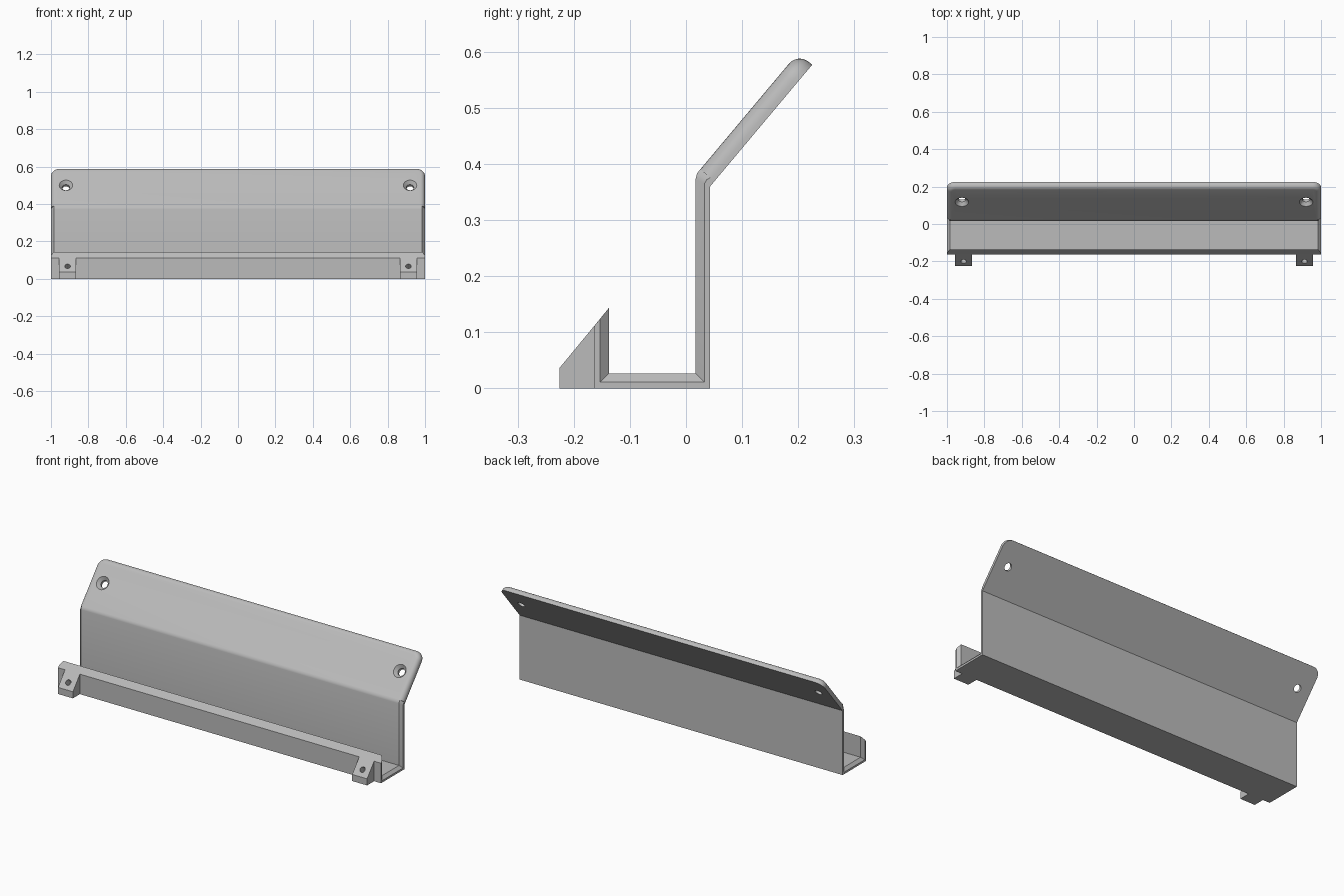
import bpy, bmesh
from math import sin, cos, pi, radians
from mathutils import Vector

if "Cube" in bpy.data.objects:
    bpy.data.objects.remove(bpy.data.objects["Cube"], do_unlink=True)

grey = bpy.data.materials.new("light grey plastic")
grey.use_nodes = True
colour = (0.5, 0.5, 0.5, 1)
grey.diffuse_color = colour
grey.node_tree.nodes["Principled BSDF"].inputs["Base Color"].default_value = colour

# Slanted directions shared by the flange and the clips
ALONG = Vector((0, cos(radians(50)), sin(radians(50))))
OUT = Vector((0, -ALONG.z, ALONG.y))
BEND = Vector((0, 0.043, 0.36))
THICK, LENGTH, START = 0.033, 0.283, 0.012


def loft(name, rings):
    """Closed solid through rings of equal length."""
    bm = bmesh.new()
    loops = [[bm.verts.new(p) for p in ring] for ring in rings]
    n = len(loops[0])
    for a, b in zip(loops, loops[1:]):
        for i in range(n):
            j = (i + 1) % n
            bm.faces.new((a[i], a[j], b[j], b[i]))
    bm.faces.new(loops[0][::-1])
    bm.faces.new(loops[-1])
    bmesh.ops.recalc_face_normals(bm, faces=bm.faces)
    mesh = bpy.data.meshes.new(name)
    bm.to_mesh(mesh)
    bm.free()
    mesh.materials.append(grey)
    obj = bpy.data.objects.new(name, mesh)
    bpy.context.collection.objects.link(obj)
    return obj


def select(obj):
    bpy.ops.object.select_all(action='DESELECT')
    obj.select_set(True)
    bpy.context.view_layer.objects.active = obj


def drill(obj, centre, steps):
    """Cut a turned hole along OUT; steps are (height, radius)."""
    angles = [2 * pi * i / 32 for i in range(32)]
    cutter = loft("hole_cutter", [
        [centre + OUT * h + Vector((r * cos(a), 0, 0)) + ALONG * (r * sin(a))
         for a in angles] for h, r in steps])
    cutter.hide_render = True
    mod = obj.modifiers.new("hole", 'BOOLEAN')
    mod.operation, mod.solver, mod.object = 'DIFFERENCE', 'EXACT', cutter
    select(obj)
    bpy.ops.object.modifier_apply(modifier=mod.name)
    bpy.data.objects.remove(cutter, do_unlink=True)


def smooth(obj):
    select(obj)
    bpy.ops.object.shade_smooth_by_angle(angle=radians(30))


def slant(v, w):
    p = BEND + ALONG * v + OUT * w
    return (p.y, p.z)


# Channel: floor, front lip and back wall, inner edges chamfered at both ends
outer = [(-0.163, 0), (0.043, 0), (0.043, 0.36), slant(START, 0)]
inner = [slant(START, THICK), (0.0195, 0.383), (0.017, 0.372),
         (0.017, 0.027), (-0.137, 0.027), (-0.137, 0.144)]
inner_end = [slant(START, 0.01), (0.037, 0.372), (0.033, 0.365),
             (0.033, 0.011), (-0.153, 0.011), (-0.153, 0.124)]
lip_front = [(-0.163, 0.112)]
full = outer + inner + lip_front
end = outer + inner_end + lip_front
channel = loft("channel", [[(x, y, z) for y, z in profile] for x, profile in
                           ((-1, end), (-0.985, full), (0.985, full), (1, end))])
smooth(channel)

# Slanted flange: rounded corners, front rim filleted layer by layer
CORNER, FILLET = 0.045, 0.025


def flange_ring(w, inset):
    r = CORNER - inset
    arc = [(1 - CORNER + r * cos(a), LENGTH - CORNER + r * sin(a))
           for a in (pi / 2 * i / 8 for i in range(9))]
    half = [(1 - inset, START)] + arc
    outline = half + [(-x, v) for x, v in reversed(half)]
    return [BEND + ALONG * v + OUT * w + Vector((x, 0, 0)) for x, v in outline]


layers = [(0, 0)] + [(THICK - FILLET + FILLET * sin(a), FILLET * (1 - cos(a)))
                     for a in (pi / 2 * i / 6 for i in range(7))]
flange = loft("slanted_flange", [flange_ring(w, o) for w, o in layers])

# Countersunk screw holes
for side in (-1, 1):
    centre = BEND + ALONG * 0.155 + Vector((side * 0.92, 0, 0))
    drill(flange, centre, [(-0.02, 0.02), (0.015, 0.02),
                           (THICK, 0.036), (THICK + 0.01, 0.036)])
smooth(flange)

# Wedge clips at the front with small blind holes
wedge = [(-0.225, 0), (-0.225, 0.037), (-0.163, 0.112), (-0.163, 0)]
for side, label in ((-1, "right"), (1, "left")):
    clip = loft(label + "_clip", [[(side * x, y, z) for y, z in wedge]
                                  for x in (0.865, 0.957)])
    drill(clip, Vector((side * 0.911, -0.2, 0.067)), [(-0.04, 0.015), (0.03, 0.015)])
    smooth(clip)
